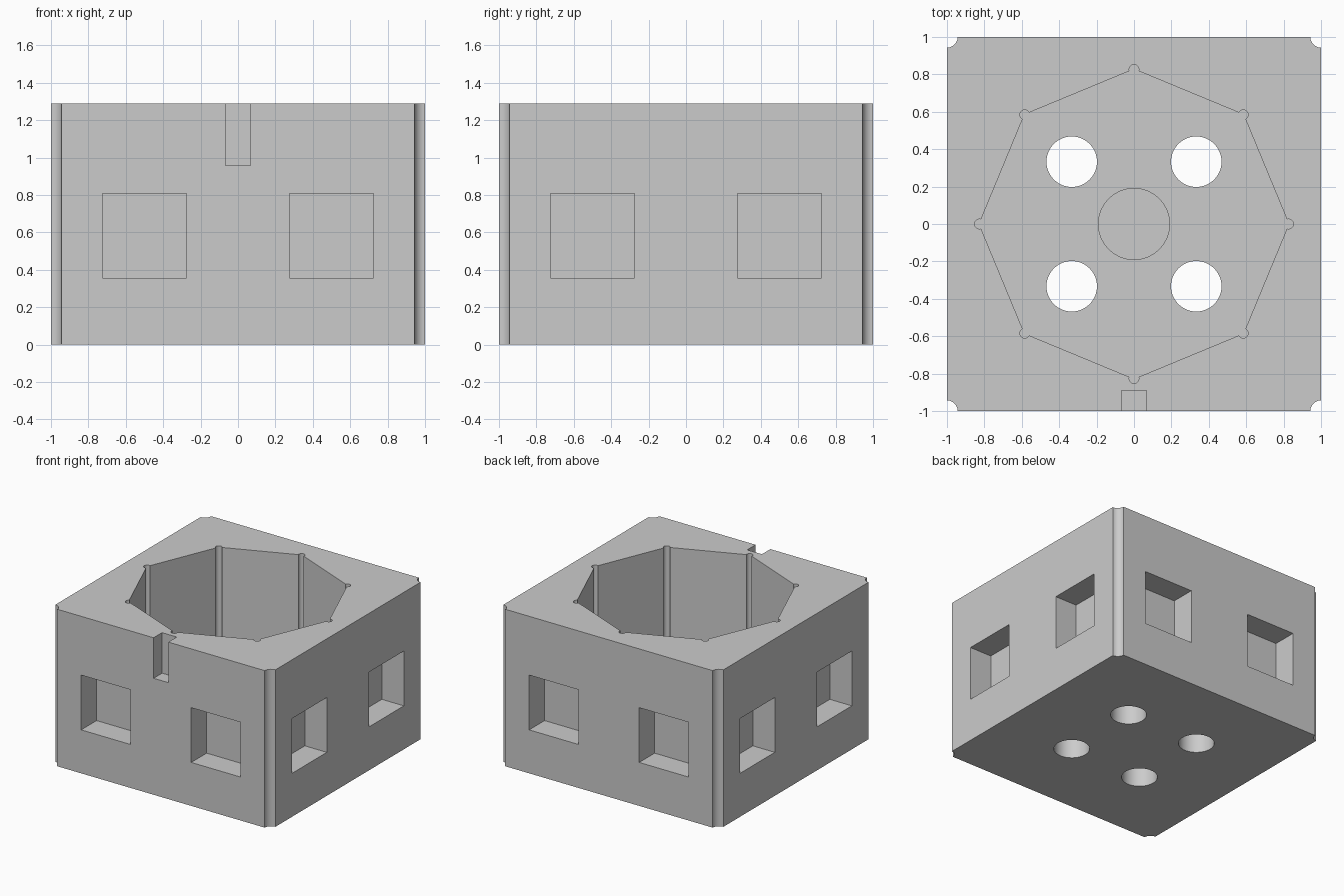
import bpy
import bmesh
from math import cos, sin, pi, radians
from mathutils import Matrix

default = bpy.data.objects.get("Cube")
if default:
    bpy.data.objects.remove(default, do_unlink=True)

HEIGHT = 1.29
FLOOR = 0.25
ABOVE = HEIGHT + 0.1

grey = bpy.data.materials.new("light_grey")
grey.use_nodes = True
colour = (0.6, 0.6, 0.6, 1)
grey.diffuse_color = colour
grey.node_tree.nodes["Principled BSDF"].inputs["Base Color"].default_value = colour


def finish(name, bm):
    mesh = bpy.data.meshes.new(name)
    bm.to_mesh(mesh)
    bm.free()
    mesh.materials.append(grey)
    obj = bpy.data.objects.new(name, mesh)
    bpy.context.collection.objects.link(obj)
    return obj


def box(name, x, y, z):
    """Box from three (low, high) ranges."""
    bm = bmesh.new()
    size = [r[1] - r[0] for r in (x, y, z)]
    mid = [(r[0] + r[1]) / 2 for r in (x, y, z)]
    bmesh.ops.create_cube(bm, size=1, matrix=Matrix.Translation(mid) @ Matrix.Diagonal((*size, 1)))
    return finish(name, bm)


def prism(name, centre, radius, z, sides=48, turn=0):
    """Upright prism or cylinder between two heights."""
    bm = bmesh.new()
    place = Matrix.Translation((*centre, (z[0] + z[1]) / 2)) @ Matrix.Rotation(turn, 4, "Z")
    bmesh.ops.create_cone(bm, cap_ends=True, segments=sides, radius1=radius,
                          radius2=radius, depth=z[1] - z[0], matrix=place)
    return finish(name, bm)


block = box("holder_block", (-1, 1), (-1, 1), (0, HEIGHT))
cutters = []

# Eight-sided cavity with a point on each axis
cavity = prism("cavity_cutter", (0, 0), 0.828, (FLOOR, ABOVE), sides=8)
cutters.append(cavity)

# Round reliefs down the cavity corners
for i in range(8):
    a = i * pi / 4
    cutters.append(prism("relief_cutter", (0.826 * cos(a), 0.826 * sin(a)), 0.026,
                         (FLOOR, ABOVE + 0.01), sides=24, turn=a + 0.05))

# Round recess in the cavity floor
cutters.append(prism("recess_cutter", (0, 0), 0.19, (FLOOR - 0.1, FLOOR + 0.1), sides=64))

# Drain holes and scooped outer corners
for sx in (-1, 1):
    for sy in (-1, 1):
        cutters.append(prism("hole_cutter", (sx * 0.333, sy * 0.333), 0.135, (-0.1, FLOOR + 0.1)))
        cutters.append(prism("corner_cutter", (sx, sy), 0.057, (-0.1, ABOVE)))

# Two square pockets on every side
for i in range(4):
    for low in (-0.725, 0.275):
        pocket = box("pocket_cutter", (low, low + 0.45), (-1.1, -0.8), (0.357, 0.807))
        pocket.data.transform(Matrix.Rotation(i * pi / 2, 4, "Z"))
        cutters.append(pocket)

# Notch in the front rim
cutters.append(box("notch_cutter", (-0.067, 0.067), (-1.1, -0.89), (0.957, ABOVE)))

# Carve the block and bake the result
for cutter in cutters:
    mod = block.modifiers.new("carve", "BOOLEAN")
    mod.operation = "DIFFERENCE"
    mod.solver = "EXACT"
    mod.object = cutter
    cutter.hide_render = True
bpy.context.view_layer.update()
graph = bpy.context.evaluated_depsgraph_get()
carved = bpy.data.meshes.new_from_object(block.evaluated_get(graph))
block.modifiers.clear()
block.data = carved
for cutter in cutters:
    bpy.data.objects.remove(cutter, do_unlink=True)

carved.materials.clear()
carved.materials.append(grey)
for face in carved.polygons:
    face.material_index = 0

# Smooth the round walls, keep the edges crisp
bpy.ops.object.select_all(action="DESELECT")
block.select_set(True)
bpy.context.view_layer.objects.active = block
bpy.ops.object.shade_smooth_by_angle(angle=radians(30))
